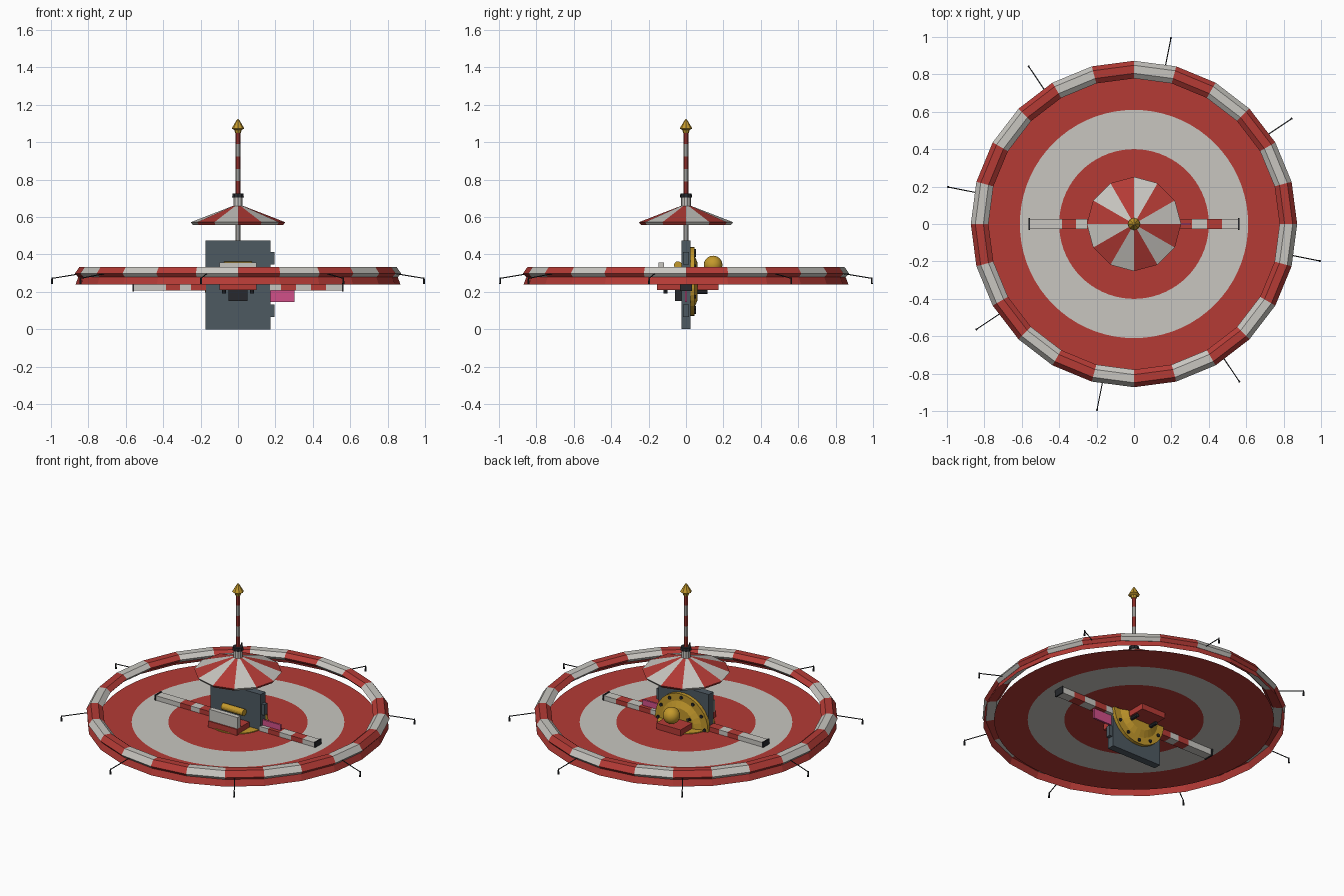
import bpy, bmesh, math
from mathutils import Vector, Matrix

cube = bpy.data.objects.get("Cube")
if cube:
    bpy.data.objects.remove(cube)


def material(name, r, g, b):
    m = bpy.data.materials.new(name)
    m.use_nodes = True
    m.diffuse_color = (r, g, b, 1)
    m.node_tree.nodes["Principled BSDF"].inputs["Base Color"].default_value = (r, g, b, 1)
    return m


RED = material("canvas red", .46, .043, .036)
PALE = material("canvas pale", .58, .565, .53)
SLATE = material("slate panel", .075, .1, .12)
GOLD = material("brass", .55, .32, .025)
PINK = material("pink flag", .64, .08, .25)
DARK = material("dark iron", .02, .022, .026)


def finish(name, bm, mats, rule=None):
    bmesh.ops.recalc_face_normals(bm, faces=bm.faces)
    if rule:
        for f in bm.faces:
            f.material_index = rule(f.calc_center_median())
    me = bpy.data.meshes.new(name)
    bm.to_mesh(me)
    bm.free()
    for m in mats:
        me.materials.append(m)
    ob = bpy.data.objects.new(name, me)
    bpy.context.collection.objects.link(ob)
    return ob


def lathe(name, profile, n, mats, rule=None, closed=False):
    """Revolve (radius, z) points about the z axis."""
    bm = bmesh.new()
    rings = []
    for r, z in profile:
        rings.append([bm.verts.new((r * math.cos(i * math.tau / n), r * math.sin(i * math.tau / n), z))
                      for i in range(n)])
    pairs = list(zip(rings, rings[1:]))
    if closed:
        pairs.append((rings[-1], rings[0]))
    for a, b in pairs:
        for i in range(n):
            j = (i + 1) % n
            bm.faces.new((a[i], a[j], b[j], b[i]))
    bmesh.ops.remove_doubles(bm, verts=bm.verts, dist=1e-5)
    return finish(name, bm, mats, rule)


def box(name, lo, hi, mat):
    lo, hi = Vector(lo), Vector(hi)
    bm = bmesh.new()
    bmesh.ops.create_cube(bm, size=1)
    bmesh.ops.scale(bm, vec=hi - lo, verts=bm.verts)
    bmesh.ops.translate(bm, vec=(lo + hi) / 2, verts=bm.verts)
    return finish(name, bm, [mat])


def rod(name, a, b, r1, r2, n, mat):
    a, b = Vector(a), Vector(b)
    d = b - a
    bm = bmesh.new()
    bmesh.ops.create_cone(bm, cap_ends=True, segments=n, radius1=r1, radius2=r2, depth=d.length)
    turn = Vector((0, 0, 1)).rotation_difference(d).to_matrix().to_4x4()
    bmesh.ops.transform(bm, matrix=Matrix.Translation((a + b) / 2) @ turn, verts=bm.verts)
    return finish(name, bm, [mat])


def sector(c, count):
    return int((math.atan2(c.y, c.x) % math.tau) / math.tau * count)


# Striped round floor
lathe("floor_disc", [(0, .246), (.4, .246), (.61, .246), (.803, .246)], 72, [RED, PALE],
      lambda c: 1 if .4 < math.hypot(c.x, c.y) < .61 else 0)

# Raised rim in alternating colours, with a red skirt hanging from it
lathe("rim_ring", [(.872, .298), (.848, .332), (.805, .332), (.778, .31), (.8, .287), (.855, .279)], 24,
      [RED, PALE], lambda c: sector(c, 24) % 2, closed=True)
lathe("rim_skirt", [(.852, .283), (.868, .24)], 24, [RED])

# Guy pegs around the rim
for k in range(8):
    a = math.radians(33.75 + 45 * k)
    ux, uy = math.cos(a), math.sin(a)
    tip = Vector((ux * 1.013, uy * 1.013, .272))
    rod("guy_rod", (ux * .84, uy * .84, .3), tip, .003, .003, 5, DARK)
    rod("guy_peg", tip + Vector((0, 0, .004)), tip - Vector((0, 0, .03)), .004, .006, 6, DARK)

# Striped cross arms with dark end caps
for side in (-1, 1):
    edges = [.17, .23, .31, .39, .47, .56] if side > 0 else [.17, .25, .31, .385, .56]
    for i, (a, b) in enumerate(zip(edges, edges[1:])):
        pale = (len(edges) - 2 - i) % 2 == 0
        x0, x1 = sorted((a * side, b * side))
        box("arm_stripe", (x0, -.028, .207), (x1, .028, .275), PALE if pale else RED)
    x0, x1 = sorted((.555 * side, .563 * side))
    box("arm_cap", (x0, -.032, .203), (x1, .032, .279), DARK)

# Central upright panel with hinges and side flag
box("centre_panel", (-.175, -.023, 0), (.175, .023, .475), SLATE)
for z in (.065, .345):
    box("panel_hinge", (.17, -.015, z), (.195, .015, z + .068), SLATE)
box("side_flag", (.175, -.006, .145), (.302, .006, .31), PINK)

# Large bolted wheel on the back
rod("wheel", (0, .023, .255), (0, .045, .255), .185, .185, 32, GOLD)
rod("wheel_boss", (0, .045, .255), (0, .062, .255), .14, .1, 24, GOLD)
for k in range(12):
    a = math.tau * k / 12
    x, z = .163 * math.cos(a), .255 + .163 * math.sin(a)
    rod("wheel_bolt", (x, .045, z), (x, .053, z), .01, .01, 8, DARK)
for x in (-.07, .07):
    rod("wheel_stud", (x, .05, .2), (x, .115, .2), .011, .011, 8, DARK)
    rod("wheel_handle", (x, .05, .3), (x, .085, .31), .009, .009, 8, DARK)

# Rear red shelf and brass ball
box("rear_shelf", (-.085, .062, .21), (.085, .175, .285), RED)
bm = bmesh.new()
bmesh.ops.create_uvsphere(bm, u_segments=20, v_segments=12, radius=.05)
bmesh.ops.translate(bm, vec=(0, .145, .343), verts=bm.verts)
ball = finish("brass_ball", bm, [GOLD])
for p in ball.data.polygons:
    p.use_smooth = True

# Brass floor plate, front counter, drum and underslung box
lathe("floor_plate", [(0, .251), (.165, .251), (.165, .246)], 32, [GOLD])
box("front_tray", (-.1, -.155, .21), (.1, -.03, .285), RED)
box("front_counter", (-.1, -.148, .285), (.1, -.118, .357), PALE)
rod("front_drum", (-.075, -.043, .342), (.075, -.043, .342), .021, .021, 16, GOLD)
box("under_box", (-.05, -.06, .15), (.05, -.023, .21), DARK)
for x in (-.075, .075):
    rod("tray_bolt", (x, -.11, .19), (x, -.11, .215), .011, .011, 8, DARK)

# Mast and collar
rod("lower_mast", (0, 0, .47), (0, 0, .66), .014, .014, 10, PALE)
rod("mast_collar", (0, 0, .64), (0, 0, .712), .026, .026, 10, PALE)
rod("collar_cap", (0, 0, .705), (0, 0, .725), .033, .03, 10, DARK)
step = .066
for i in range(5):
    z = .725 + i * step
    rod("mast_stripe", (0, 0, z), (0, 0, z + step), .0125, .0125, 8, PALE if i % 2 else RED)

# Twelve-panel parasol
lathe("parasol", [(.025, .66), (.17, .604), (.252, .572), (.24, .556), (.17, .592), (.025, .648)], 12,
      [PALE, RED], lambda c: sector(c, 12) % 2, closed=True)

# Brass finial
lathe("finial", [(0, 1.048), (.015, 1.048), (.02, 1.065), (.034, 1.073), (.006, 1.12), (0, 1.125)], 8, [GOLD])
